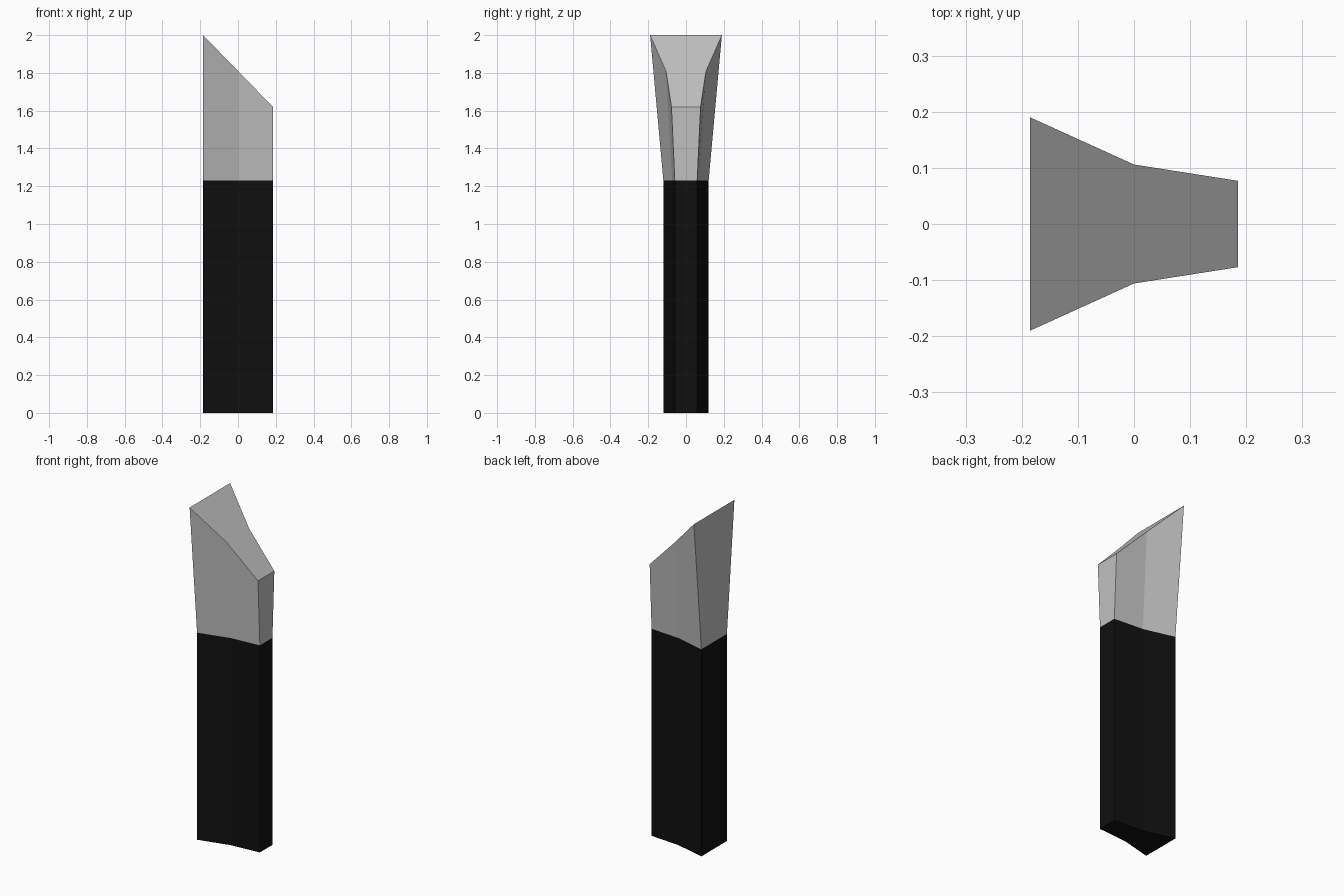
import bpy
import bmesh

if "Cube" in bpy.data.objects:
    bpy.data.objects.remove(bpy.data.objects["Cube"])

HALF = 0.185                      # half the depth along x
JOIN = 1.23                       # height where grip meets blade
STATIONS = (-HALF, 0.0, HALF)     # back, middle, front of the section
GRIP_WIDTHS = (0.12, 0.073, 0.059)
TIP_WIDTHS = (0.19, 0.106, 0.077)
TIP_HEIGHTS = (2.0, 1.81, 1.62)


def make_material(name, value):
    mat = bpy.data.materials.new(name)
    mat.diffuse_color = (value, value, value, 1.0)
    mat.use_nodes = True
    mat.node_tree.nodes["Principled BSDF"].inputs["Base Color"].default_value = mat.diffuse_color
    return mat


def ring(widths, heights):
    """Six-point section, mirrored across y = 0, counter-clockwise from above."""
    near = [(x, -w, z) for x, w, z in zip(STATIONS, widths, heights)]
    return near + [(x, -y, z) for x, y, z in reversed(near)]


def loft(name, lower, upper, mat):
    """Closed solid between two matching rings."""
    bm = bmesh.new()
    a = [bm.verts.new(p) for p in lower]
    b = [bm.verts.new(p) for p in upper]
    n = len(a)
    for i in range(n):
        j = (i + 1) % n
        bm.faces.new((a[i], a[j], b[j], b[i]))
    bm.faces.new(a[::-1])
    bm.faces.new(b)
    mesh = bpy.data.meshes.new(name)
    bm.to_mesh(mesh)
    bm.free()
    mesh.materials.append(mat)
    obj = bpy.data.objects.new(name, mesh)
    bpy.context.collection.objects.link(obj)
    return obj


base = ring(GRIP_WIDTHS, (0.0,) * 3)
collar = ring(GRIP_WIDTHS, (JOIN,) * 3)
tip = ring(TIP_WIDTHS, TIP_HEIGHTS)

# Straight dark grip
loft("grip", base, collar, make_material("black", 0.005))
# Flared grey head with a slanted top
loft("head", collar, tip, make_material("light grey", 0.53))
